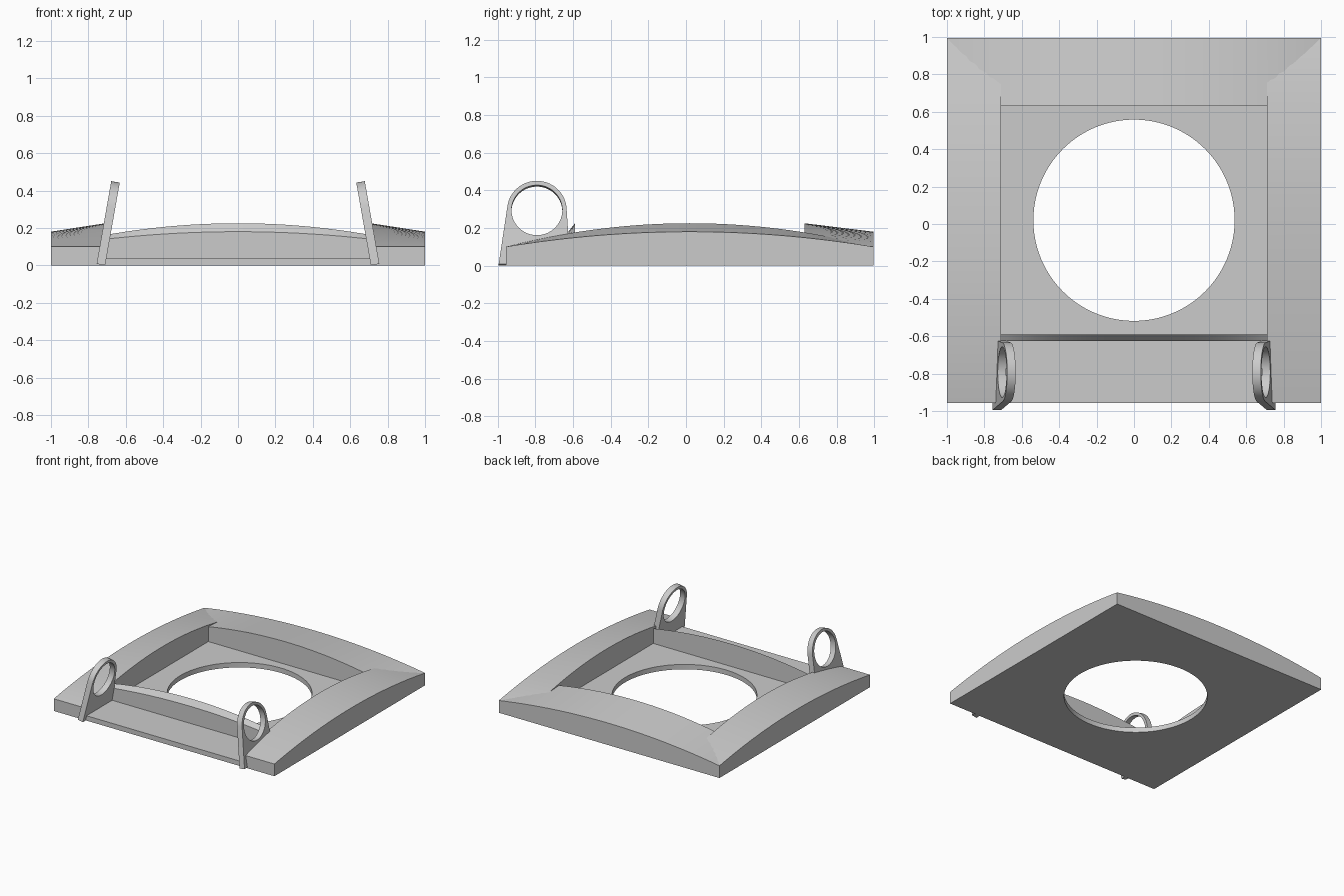
import bpy
import bmesh
from math import sin, cos, radians, tau
from mathutils import Matrix

cube = bpy.data.objects.get("Cube")
if cube:
    bpy.data.objects.remove(cube, do_unlink=True)

# One plain grey for everything
grey = bpy.data.materials.new("plain grey")
grey.use_nodes = True
grey.diffuse_color = (0.6, 0.6, 0.6, 1)
grey.node_tree.nodes["Principled BSDF"].inputs["Base Color"].default_value = (0.6, 0.6, 0.6, 1)

BACK, FRONT = 0.995, -0.957
MID, HALF = (BACK + FRONT) / 2, (BACK - FRONT) / 2
INNER_X, INNER_BACK = 0.71, 0.63
EDGE, OUTER_RISE, INNER_RISE = 0.10, 0.08, 0.125
FLOOR = 0.04
STEPS = 40


def finish(obj):
    """Clean the mesh, give it the material and shade it."""
    bm = bmesh.new()
    bm.from_mesh(obj.data)
    bmesh.ops.remove_doubles(bm, verts=bm.verts, dist=0.0001)
    bmesh.ops.recalc_face_normals(bm, faces=bm.faces)
    bm.to_mesh(obj.data)
    bm.free()
    obj.data.materials.clear()
    obj.data.materials.append(grey)
    bpy.ops.object.select_all(action="DESELECT")
    bpy.context.view_layer.objects.active = obj
    obj.select_set(True)
    bpy.ops.object.shade_smooth_by_angle(angle=radians(25))


def arched_bar(name, half_span, place, outer, inner, bottom):
    """Sweep a sloped four-point section along an arched path.
    place(u, w, z) turns span position u and cross position w into a point."""
    bm = bmesh.new()
    rings = []
    for i in range(STEPS + 1):
        u = half_span * (2 * i / STEPS - 1)
        arch = 1 - u * u
        section = [(outer, bottom), (outer, EDGE + OUTER_RISE * arch),
                   (inner, EDGE + INNER_RISE * arch), (inner, bottom)]
        rings.append([bm.verts.new(place(u, w, z)) for w, z in section])
    for a, b in zip(rings, rings[1:]):
        for k in range(4):
            n = (k + 1) % 4
            bm.faces.new((a[k], a[n], b[n], b[k]))
    bm.faces.new(rings[0])
    bm.faces.new(rings[-1])
    mesh = bpy.data.meshes.new(name)
    bm.to_mesh(mesh)
    bm.free()
    obj = bpy.data.objects.new(name, mesh)
    bpy.context.collection.objects.link(obj)
    finish(obj)


def circle(cx, cy, r, count=72):
    return [(cx + r * cos(tau * i / count), cy + r * sin(tau * i / count)) for i in range(count)]


def cut_plate(name, loops, half_thickness, matrix):
    """Extrude an outline with a hole in it into a plate."""
    curve = bpy.data.curves.new(name, "CURVE")
    curve.dimensions = "2D"
    curve.fill_mode = "BOTH"
    curve.extrude = half_thickness
    for loop in loops:
        spline = curve.splines.new("POLY")
        spline.points.add(len(loop) - 1)
        for point, (x, y) in zip(spline.points, loop):
            point.co = (x, y, 0, 1)
        spline.use_cyclic_u = True
    obj = bpy.data.objects.new(name, curve)
    obj.matrix_world = matrix
    bpy.context.collection.objects.link(obj)
    bpy.ops.object.select_all(action="DESELECT")
    bpy.context.view_layer.objects.active = obj
    obj.select_set(True)
    bpy.ops.object.convert(target="MESH")
    finish(bpy.context.view_layer.objects.active)


# Floor with the big round opening
floor_outline = [(-INNER_X, FRONT), (INNER_X, FRONT), (INNER_X, INNER_BACK), (-INNER_X, INNER_BACK)]
cut_plate("floor_plate", [floor_outline, circle(0, 0.02, 0.538, 128)],
          FLOOR / 2, Matrix.Translation((0, 0, FLOOR / 2)))

# Arched rails around the floor
arched_bar("back_rail", 1, lambda u, w, z: (u, w, z), BACK, INNER_BACK, 0)
arched_bar("front_lip", INNER_X, lambda u, w, z: (u, w, z), -0.625, -0.59, FLOOR)
for side, s in (("left", 1), ("right", -1)):
    arched_bar(side + "_rail", 1,
               lambda u, w, z: (s * w, MID + HALF * u, z), 1, INNER_X, 0)

# Leaning ring brackets at the front corners
RING_Y, RING_Z, RING_R = -0.792, 0.291, 0.158
arc = [radians(4 + 166 * i / 36) for i in range(37)]
bracket = [(-0.995, 0), (-0.957, 0), (-0.957, 0.035), (-0.617, 0.035)]
bracket += [(RING_Y + RING_R * cos(a), RING_Z + RING_R * sin(a)) for a in arc]
lean = radians(10)
for side, s in (("left", 1), ("right", -1)):
    matrix = Matrix(((0, -s * sin(lean), cos(lean), s * 0.733),
                     (1, 0, 0, 0),
                     (0, cos(lean), s * sin(lean), 0.004),
                     (0, 0, 0, 1)))
    cut_plate(side + "_ring_bracket", [bracket, circle(RING_Y, RING_Z, 0.135)], 0.023, matrix)
